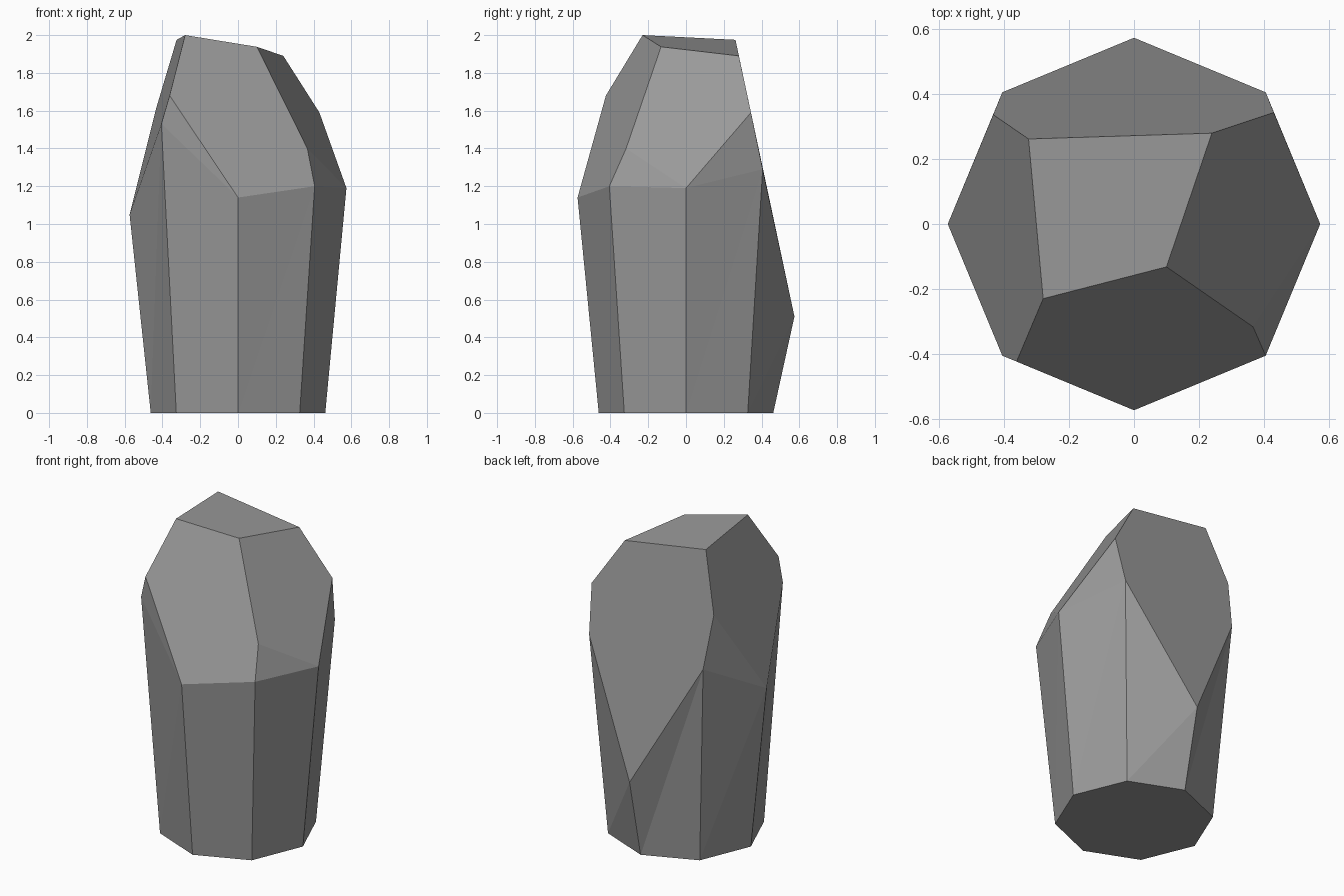
import bpy, bmesh, math

if "Cube" in bpy.data.objects:
    bpy.data.objects.remove(bpy.data.objects["Cube"])

# One flat grey for the stone
stone = bpy.data.materials.new("stone_grey")
stone.diffuse_color = (0.32, 0.32, 0.32, 1)
stone.use_nodes = True
stone.node_tree.nodes["Principled BSDF"].inputs["Base Color"].default_value = stone.diffuse_color

bm = bmesh.new()


def ring(radius, heights):
    """Octagonal ring, starting at +x, with one height per corner."""
    return [bm.verts.new((radius * math.cos(i * math.pi / 4),
                          radius * math.sin(i * math.pi / 4), z))
            for i, z in enumerate(heights)]


# Flared octagonal shaft with an uneven shoulder
base = ring(0.462, [0] * 8)
mid = ring(0.574, [1.19, 1.29, 0.51, 1.28, 1.05, 1.53, 1.14, 1.20])
bm.faces.new(base[::-1])
for i in range(8):
    j = (i + 1) % 8
    bm.faces.new((base[i], base[j], mid[j]))
    bm.faces.new((base[i], mid[j], mid[i]))

# Corners of the sloping top and of the crown cuts
top = [bm.verts.new(p) for p in ((-0.28, -0.23, 2.0), (0.10, -0.132, 1.938),
                                 (0.24, 0.28, 1.89), (-0.325, 0.262, 1.975))]
cut_right = bm.verts.new((0.431, 0.344, 1.59))
cut_left = bm.verts.new((-0.434, 0.337, 1.61))
cut_front = bm.verts.new((-0.362, -0.424, 1.68))
cut_corner = bm.verts.new((0.367, -0.317, 1.40))

# Upright slivers between the shoulder and the crown cuts
for face in ((mid[0], mid[1], cut_right), (mid[3], mid[4], cut_left),
             (mid[5], mid[6], cut_front), (mid[7], mid[0], cut_corner)):
    bm.faces.new(face)

# Big crown facets: top, front, right, back, left
bm.faces.new(top)
bm.faces.new((top[0], cut_front, mid[6], mid[7], cut_corner, top[1]))
bm.faces.new((top[1], cut_corner, mid[0], cut_right, top[2]))
bm.faces.new((top[2], cut_right, mid[1], mid[2], mid[3], cut_left, top[3]))
bm.faces.new((top[3], cut_left, mid[4], mid[5], cut_front, top[0]))

bmesh.ops.recalc_face_normals(bm, faces=bm.faces)
mesh = bpy.data.meshes.new("standing_stone")
bm.to_mesh(mesh)
bm.free()
mesh.materials.append(stone)
bpy.context.collection.objects.link(bpy.data.objects.new("standing_stone", mesh))
